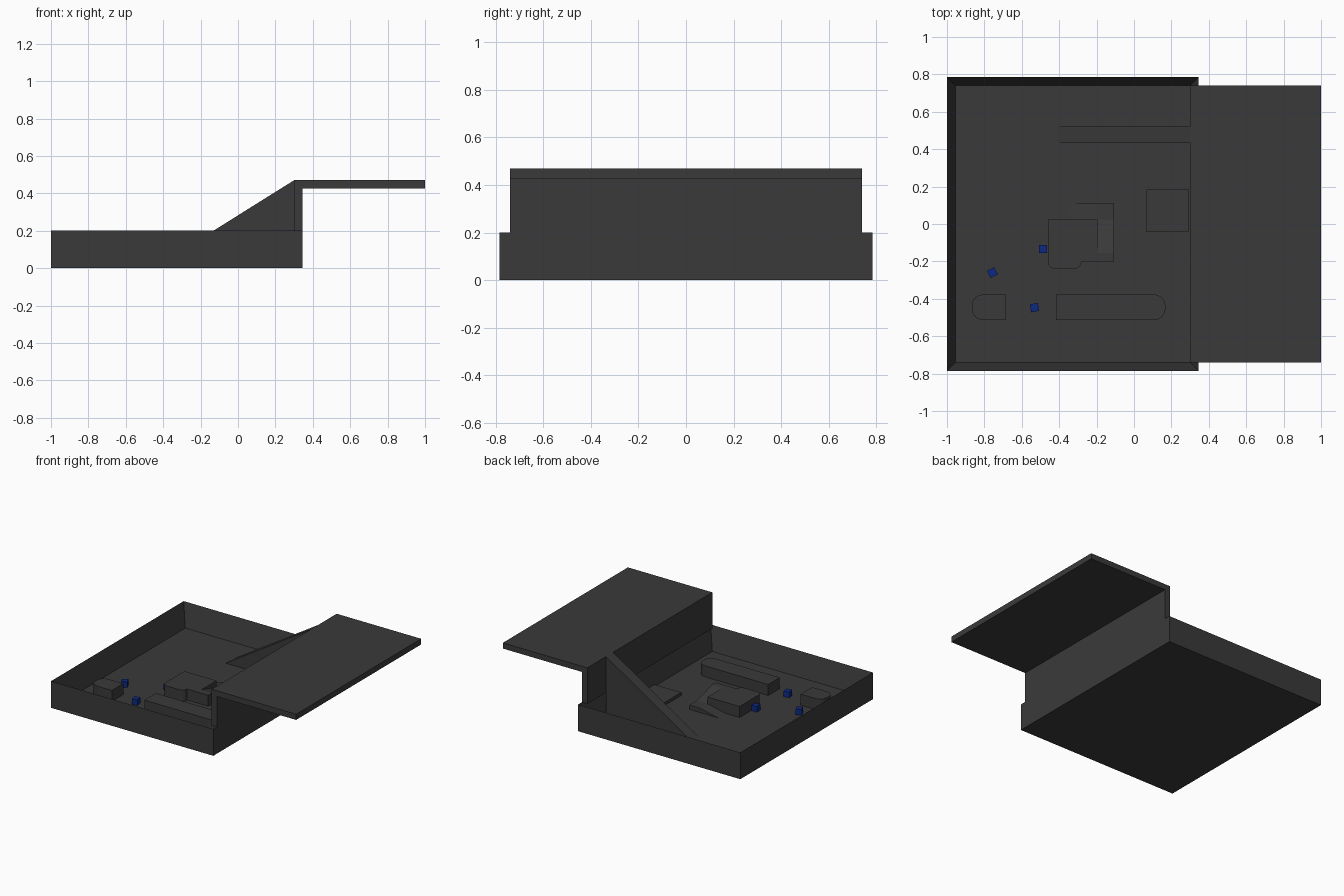
import bpy, bmesh, math

if "Cube" in bpy.data.objects:
    bpy.data.objects.remove(bpy.data.objects["Cube"])

FLOOR, RIM, TOP, BLOCK = 0.027, 0.2, 0.47, 0.11


def material(name, rgb):
    m = bpy.data.materials.new(name)
    m.diffuse_color = (*rgb, 1)
    m.use_nodes = True
    m.node_tree.nodes["Principled BSDF"].inputs["Base Color"].default_value = m.diffuse_color
    return m


DARK = material("dark_plastic", (0.042, 0.042, 0.042))
BLUE = material("blue", (0.004, 0.022, 0.22))


def finish(bm, name, mat=DARK):
    bmesh.ops.recalc_face_normals(bm, faces=bm.faces)
    me = bpy.data.meshes.new(name)
    bm.to_mesh(me)
    bm.free()
    ob = bpy.data.objects.new(name, me)
    me.materials.append(mat)
    bpy.context.collection.objects.link(ob)
    return ob


def prism(name, pts, lo, hi, axis="z"):
    """Extrude a 2D profile from lo to hi along the given axis."""
    place = {"z": lambda a, b, h: (a, b, h),
             "y": lambda a, b, h: (a, h, b),
             "x": lambda a, b, h: (h, a, b)}[axis]
    bm = bmesh.new()
    f = bm.faces.new([bm.verts.new(place(a, b, lo)) for a, b in pts])
    ext = bmesh.ops.extrude_face_region(bm, geom=[f])["geom"]
    d = place(0, 0, hi - lo)
    bmesh.ops.translate(bm, vec=d, verts=[v for v in ext if isinstance(v, bmesh.types.BMVert)])
    return finish(bm, name)


def arc(cx, cy, r, start, end, n=6):
    return [(cx + r * math.cos(math.radians(start + (end - start) * i / n)),
             cy + r * math.sin(math.radians(start + (end - start) * i / n))) for i in range(n + 1)]


def rect(x0, x1, y0, y1):
    return [(x0, y0), (x1, y0), (x1, y1), (x0, y1)]


# Open tray: box with the top face inset and pushed down to the floor
bm = bmesh.new()
base = bm.faces.new([bm.verts.new((x, y, 0)) for x, y in rect(-1, 0.345, -0.785, 0.785)])
ext = bmesh.ops.extrude_face_region(bm, geom=[base])["geom"]
bmesh.ops.translate(bm, vec=(0, 0, RIM), verts=[v for v in ext if isinstance(v, bmesh.types.BMVert)])
top = [f for f in ext if isinstance(f, bmesh.types.BMFace)]
bmesh.ops.recalc_face_normals(bm, faces=bm.faces)
bmesh.ops.inset_region(bm, faces=top, thickness=0.045, use_even_offset=True)
for v in top[0].verts:
    v.co.z = FLOOR
finish(bm, "tray")

# Tall wall with the shelf cantilevered off its top
prism("wall_and_shelf", [(0.3, RIM), (0.345, RIM), (0.345, 0.427), (1, 0.427), (1, TOP), (0.3, TOP)],
      -0.74, 0.74, "y")

# Triangular fin bracing the wall
prism("fin", [(-0.408, FLOOR), (0.3, FLOOR), (0.3, TOP)], 0.435, 0.52, "y")

# Low pad by the wall
prism("pad", rect(0.067, 0.291, -0.04, 0.184), FLOOR, 0.05)

# Two bars, each rounded on its outer end
y0, y1, r = -0.513, -0.377, 0.06
prism("long_bar", [(-0.417, y0)] + arc(0.168 - r, y0 + r, r, -90, 0)
      + arc(0.168 - r, y1 - r, r, 0, 90) + [(-0.417, y1)], FLOOR, BLOCK)
prism("short_bar", [(-0.687, y0), (-0.687, y1)] + arc(-0.867 + r, y1 - r, r, 90, 180)
      + arc(-0.867 + r, y0 + r, r, 180, 270), FLOOR, BLOCK)

# Central platform with rounded front corners
prism("platform", [(-0.461, 0.024)] + arc(-0.421, -0.2, 0.04, 180, 270)
      + arc(-0.321, -0.2, 0.04, 270, 360)
      + [(-0.195, -0.2), (-0.195, 0.024)], FLOOR, BLOCK)

# Two-flight ramp wrapping the platform
prism("upper_ramp", [(-0.2, FLOOR), (0.024, FLOOR), (0.024, 0.06), (-0.155, BLOCK), (-0.2, BLOCK)],
      -0.195, -0.107, "x")
prism("lower_ramp", [(-0.345, FLOOR), (-0.107, FLOOR), (-0.107, 0.06), (-0.195, 0.06)],
      0.024, 0.112, "y")

# Loose blue cubes
for i, (x, y, a) in enumerate([(-0.487, -0.134, 0), (-0.757, -0.26, 28), (-0.532, -0.447, 10)]):
    bm = bmesh.new()
    bmesh.ops.create_cube(bm, size=0.043)
    ob = finish(bm, f"cube_{i + 1}", BLUE)
    ob.location = (x, y, FLOOR + 0.0215)
    ob.rotation_euler.z = math.radians(a)
